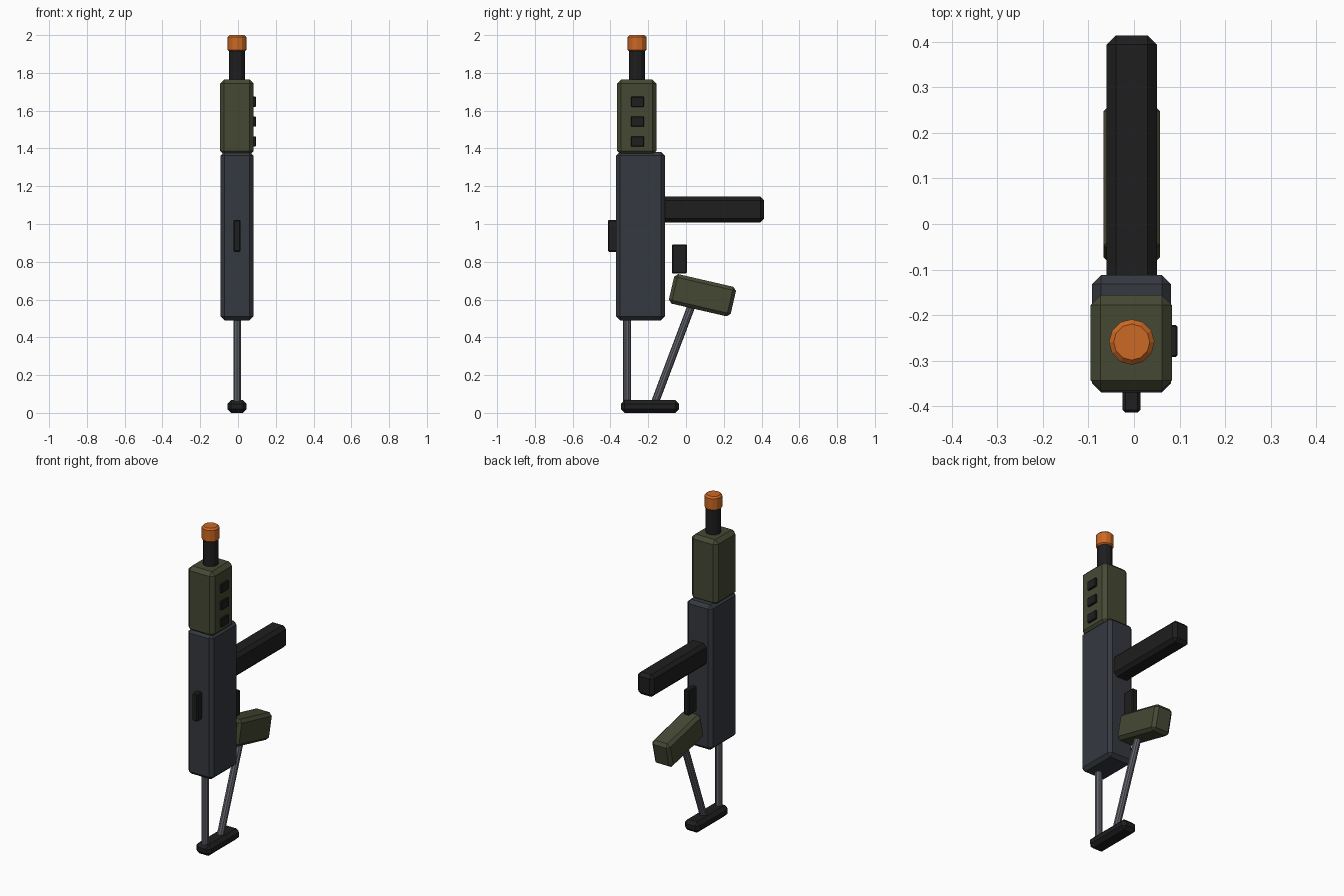
import bpy, bmesh
from math import radians
from mathutils import Vector

if "Cube" in bpy.data.objects:
    bpy.data.objects.remove(bpy.data.objects["Cube"])

CX = -0.005  # centre plane of the gun body


def material(name, rgb):
    m = bpy.data.materials.new(name)
    m.diffuse_color = (*rgb, 1)
    m.use_nodes = True
    m.node_tree.nodes["Principled BSDF"].inputs["Base Color"].default_value = m.diffuse_color
    return m


gunmetal = material("gunmetal", (0.035, 0.04, 0.05))
olive = material("olive", (0.06, 0.066, 0.034))
black = material("black", (0.013, 0.013, 0.014))
steel = material("steel", (0.12, 0.125, 0.145))
orange = material("orange", (0.6, 0.14, 0.018))


def finish(name, bm, bevel, mat):
    if bevel:
        bmesh.ops.bevel(bm, geom=bm.edges[:], offset=bevel, segments=1,
                        affect='EDGES', profile=0.5)
    mesh = bpy.data.meshes.new(name)
    bm.to_mesh(mesh)
    bm.free()
    mesh.materials.append(mat)
    ob = bpy.data.objects.new(name, mesh)
    bpy.context.collection.objects.link(ob)
    return ob


def box(name, xs, ys, zs, bevel, mat, tilt=0):
    """Chamfered box from min/max extents, tilted about x."""
    lo, hi = Vector((xs[0], ys[0], zs[0])), Vector((xs[1], ys[1], zs[1]))
    bm = bmesh.new()
    bmesh.ops.create_cube(bm, size=1)
    bmesh.ops.scale(bm, vec=hi - lo, verts=bm.verts)
    ob = finish(name, bm, bevel, mat)
    ob.location = (lo + hi) / 2
    ob.rotation_euler.x = radians(tilt)
    return ob


def rod(name, start, end, radius, sides, mat, bevel=0):
    """Faceted cylinder between two points; only the end rims are chamfered."""
    a, b = Vector(start), Vector(end)
    bm = bmesh.new()
    bmesh.ops.create_cone(bm, cap_ends=True, segments=sides, radius1=radius,
                          radius2=radius, depth=(b - a).length)
    if bevel:
        rims = [e for e in bm.edges if abs(e.verts[0].co.z - e.verts[1].co.z) < 1e-5]
        bmesh.ops.bevel(bm, geom=rims, offset=bevel, segments=1,
                        affect='EDGES', profile=0.5)
    ob = finish(name, bm, 0, mat)
    ob.location = (a + b) / 2
    ob.rotation_euler = (b - a).to_track_quat('Z', 'Y').to_euler()
    return ob


# Main body
box("receiver", (-0.092, 0.081), (-0.37, -0.112), (0.49, 1.382), 0.02, gunmetal)
box("handguard", (-0.095, 0.083), (-0.365, -0.156), (1.365, 1.765), 0.022, olive)

# Vents on the right side of the handguard
for i, z in enumerate((1.437, 1.542, 1.647)):
    box(f"vent_{i + 1}", (0.06, 0.095), (-0.292, -0.222), (z - 0.027, z + 0.027), 0.003, black)

# Barrel and muzzle tip
rod("barrel", (CX, -0.259, 1.70), (CX, -0.259, 1.925), 0.043, 12, black, 0.008)
rod("muzzle_tip", (CX, -0.259, 1.912), (CX, -0.259, 2.0), 0.05, 12, orange, 0.01)

# Magazine, top handle and trigger
box("magazine", (-0.06, 0.05), (-0.15, 0.414), (1.008, 1.145), 0.02, black)
box("charging_handle", (-0.025, 0.014), (-0.414, -0.36), (0.853, 1.022), 0.006, black)
box("trigger", (-0.023, 0.013), (-0.075, 0.005), (0.738, 0.892), 0.005, black)

# Slanted grip
box("grip", (-0.067, 0.057), (-0.081, 0.255), (0.543, 0.703), 0.018, olive, -13)

# Folding stock: two struts and a butt plate
rod("stock_strut_straight", (CX, -0.312, 0.04), (CX, -0.312, 0.52), 0.021, 10, steel)
rod("stock_strut_angled", (CX, -0.17, 0.04), (CX, 0.03, 0.57), 0.021, 10, steel)
box("butt_plate", (-0.056, 0.046), (-0.345, -0.036), (0, 0.067), 0.02, black)
